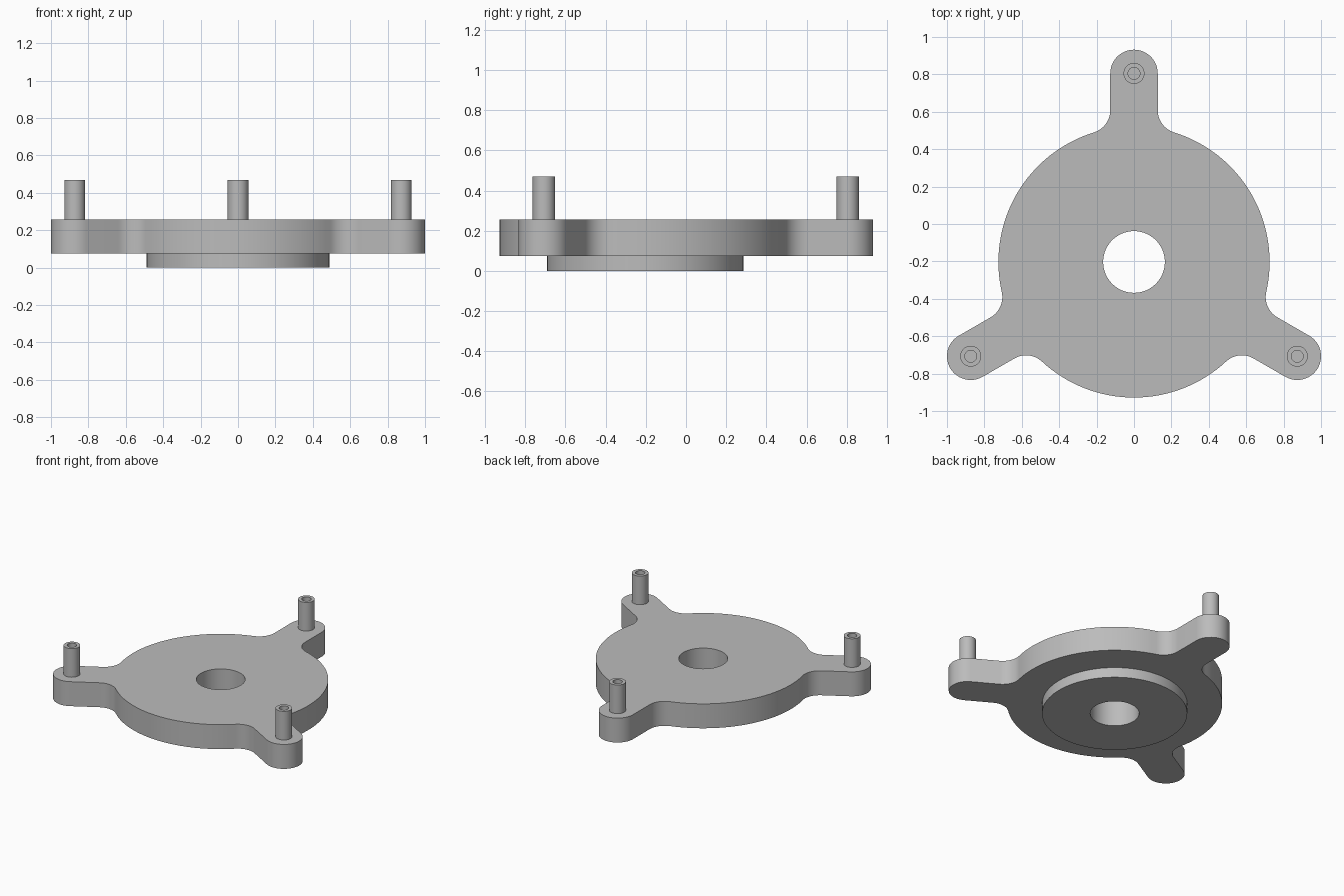
import bpy
import bmesh
from math import atan2, cos, pi, radians, sin, sqrt
from mathutils import Matrix, Vector

if "Cube" in bpy.data.objects:
    bpy.data.objects.remove(bpy.data.objects["Cube"])

CENTRE = Vector((0, -0.203))
DISC_R, HOLE_R, BOSS_R = 0.725, 0.165, 0.49
ARM_REACH, ARM_R, FILLET_R = 1.008, 0.127, 0.125
PEG_R, BORE_R = 0.056, 0.032
BOSS_Z, PLATE_Z, PEG_Z = 0.075, 0.257, 0.47

grey = bpy.data.materials.new("plain grey")
grey.use_nodes = True
colour = (0.5, 0.5, 0.5, 1)
grey.diffuse_color = colour
grey.node_tree.nodes["Principled BSDF"].inputs["Base Color"].default_value = colour


def arc(centre, radius, start, end, steps):
    """Points along an arc, both ends included."""
    angles = [start + (end - start) * i / steps for i in range(steps + 1)]
    return [Vector(centre) + radius * Vector((cos(a), sin(a))) for a in angles]


def circle(centre, radius, steps):
    return arc(centre, radius, 0, 2 * pi, steps)[:-1]


def extrude_outlines(name, outlines, bottom, top):
    """Fill an outer outline around its inner one and extrude it upwards."""
    bm = bmesh.new()
    for outline in outlines:
        verts = [bm.verts.new((p.x, p.y, bottom)) for p in outline]
        for a, b in zip(verts, verts[1:] + verts[:1]):
            bm.edges.new((a, b))
    bmesh.ops.triangle_fill(bm, edges=bm.edges[:], use_beauty=True)
    raised = bmesh.ops.extrude_face_region(bm, geom=bm.faces[:], use_keep_orig=True)
    moved = [v for v in raised["geom"] if isinstance(v, bmesh.types.BMVert)]
    bmesh.ops.translate(bm, verts=moved, vec=(0, 0, top - bottom))
    bmesh.ops.recalc_face_normals(bm, faces=bm.faces[:])
    mesh = bpy.data.meshes.new(name)
    bm.to_mesh(mesh)
    bm.free()
    mesh.materials.append(grey)
    obj = bpy.data.objects.new(name, mesh)
    bpy.context.collection.objects.link(obj)
    bpy.ops.object.select_all(action="DESELECT")
    obj.select_set(True)
    bpy.context.view_layer.objects.active = obj
    bpy.ops.object.shade_smooth_by_angle(angle=radians(30))
    return obj


# One third of the plate outline: fillet, rounded arm tip, fillet, disc edge
side = ARM_R + FILLET_R
rise = sqrt((DISC_R + FILLET_R) ** 2 - side ** 2)
lean = atan2(rise, side)
third = arc((side, rise), FILLET_R, pi + lean, pi, 12)
third += arc((0, ARM_REACH), ARM_R, 0, pi, 24)
third += arc((-side, rise), FILLET_R, 0, -lean, 12)
third += arc((0, 0), DISC_R, pi - lean, lean + 2 * pi / 3, 32)[1:-1]

turns = [Matrix.Rotation(i * 2 * pi / 3, 2) for i in range(3)]
plate_outline = [CENTRE + turn @ p for turn in turns for p in third]
centre_hole = circle(CENTRE, HOLE_R, 64)

# Three-armed plate and the round boss beneath it
extrude_outlines("plate", [plate_outline, centre_hole], BOSS_Z, PLATE_Z)
extrude_outlines("boss", [circle(CENTRE, BOSS_R, 96), centre_hole], 0, BOSS_Z)

# Hollow pegs at the arm tips
for turn, place in zip(turns, ("back", "right", "left")):
    spot = CENTRE + turn @ Vector((0, ARM_REACH))
    extrude_outlines(place + "_peg", [circle(spot, PEG_R, 32), circle(spot, BORE_R, 32)],
                     PLATE_Z, PEG_Z)
